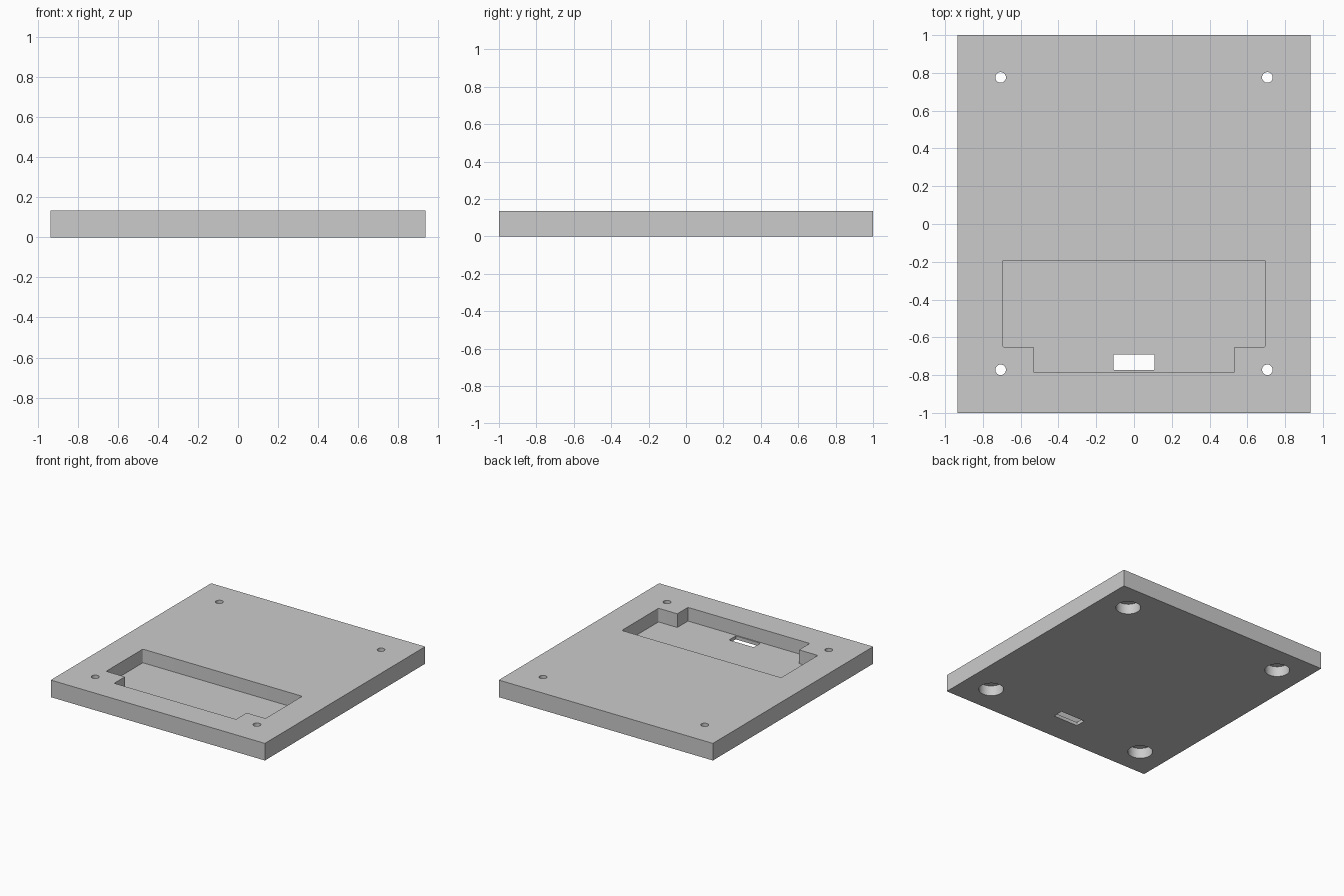
import bpy
import bmesh

cube = bpy.data.objects.get("Cube")
if cube:
    bpy.data.objects.remove(cube, do_unlink=True)

HALF_X, HALF_Y, TOP = 0.935, 1.0, 0.135
FLOOR = 0.027          # pocket floor height
BORE_TOP = 0.081       # counterbore depth from below
HOLES = [(x, y) for x in (-0.706, 0.706) for y in (-0.772, 0.776)]

grey = bpy.data.materials.new("light_grey")
grey.use_nodes = True
COLOUR = (0.6, 0.6, 0.6, 1)
grey.diffuse_color = COLOUR
grey.node_tree.nodes["Principled BSDF"].inputs["Base Color"].default_value = COLOUR


def prism(name, outline, z0, z1, round_from=None, radius=0.008):
    """Extrude an outline; round upright edges lying beyond |x| = round_from."""
    bm = bmesh.new()
    face = bm.faces.new([bm.verts.new((x, y, z0)) for x, y in outline])
    new = bmesh.ops.extrude_face_region(bm, geom=[face])["geom"]
    bmesh.ops.translate(bm, vec=(0, 0, z1 - z0),
                        verts=[v for v in new if isinstance(v, bmesh.types.BMVert)])
    bmesh.ops.recalc_face_normals(bm, faces=bm.faces)
    if round_from is not None:
        edges = [e for e in bm.edges
                 if abs(e.verts[0].co.z - e.verts[1].co.z) > 0.001
                 and abs(e.verts[0].co.x) > round_from]
        bmesh.ops.bevel(bm, geom=edges, offset=radius, segments=4,
                        profile=0.5, affect='EDGES')
    mesh = bpy.data.meshes.new(name)
    bm.to_mesh(mesh)
    bm.free()
    mesh.materials.append(grey)
    obj = bpy.data.objects.new(name, mesh)
    bpy.context.collection.objects.link(obj)
    return obj


def rectangle(hx, y0, y1):
    return [(-hx, y0), (hx, y0), (hx, y1), (-hx, y1)]


def cylinder(name, x, y, radius, z0, z1):
    bpy.ops.mesh.primitive_cylinder_add(vertices=48, radius=radius, depth=z1 - z0,
                                        location=(x, y, (z0 + z1) / 2))
    obj = bpy.context.object
    obj.name = name
    obj.data.materials.append(grey)
    return obj


# Main slab
plate = prism("base_plate", rectangle(HALF_X, -HALF_Y, HALF_Y), 0, TOP)

# Stepped pocket in the top, and the cable slot through its floor
half = [(0.532, -0.784), (0.532, -0.651), (0.696, -0.651), (0.696, -0.193)]
outline = half + [(-x, y) for x, y in reversed(half)]
cutters = [
    prism("pocket_cutter", outline, FLOOR, TOP + 0.1, round_from=0.6),
    prism("slot_cutter", rectangle(0.108, -0.774, -0.69), -0.1, FLOOR + 0.05,
          round_from=0.05, radius=0.005),
]

# Screw holes with wide counterbores underneath
for x, y in HOLES:
    cutters.append(cylinder("screw_hole_cutter", x, y, 0.028, -0.1, TOP + 0.1))
    cutters.append(cylinder("counterbore_cutter", x, y, 0.09, -0.1, BORE_TOP))

for cutter in cutters:
    mod = plate.modifiers.new(cutter.name, 'BOOLEAN')
    mod.operation = 'DIFFERENCE'
    mod.solver = 'EXACT'
    mod.object = cutter

# Bake the cuts, then drop the cutters
bpy.context.view_layer.update()
cut_mesh = bpy.data.meshes.new_from_object(
    plate.evaluated_get(bpy.context.evaluated_depsgraph_get()))
plate.modifiers.clear()
plate.data = cut_mesh
cut_mesh.name = "base_plate"
for cutter in cutters:
    bpy.data.objects.remove(cutter, do_unlink=True)

# Smooth round walls, sharp edges elsewhere
bpy.ops.object.select_all(action='DESELECT')
plate.select_set(True)
bpy.context.view_layer.objects.active = plate
bpy.ops.object.shade_smooth_by_angle(angle=0.52)
